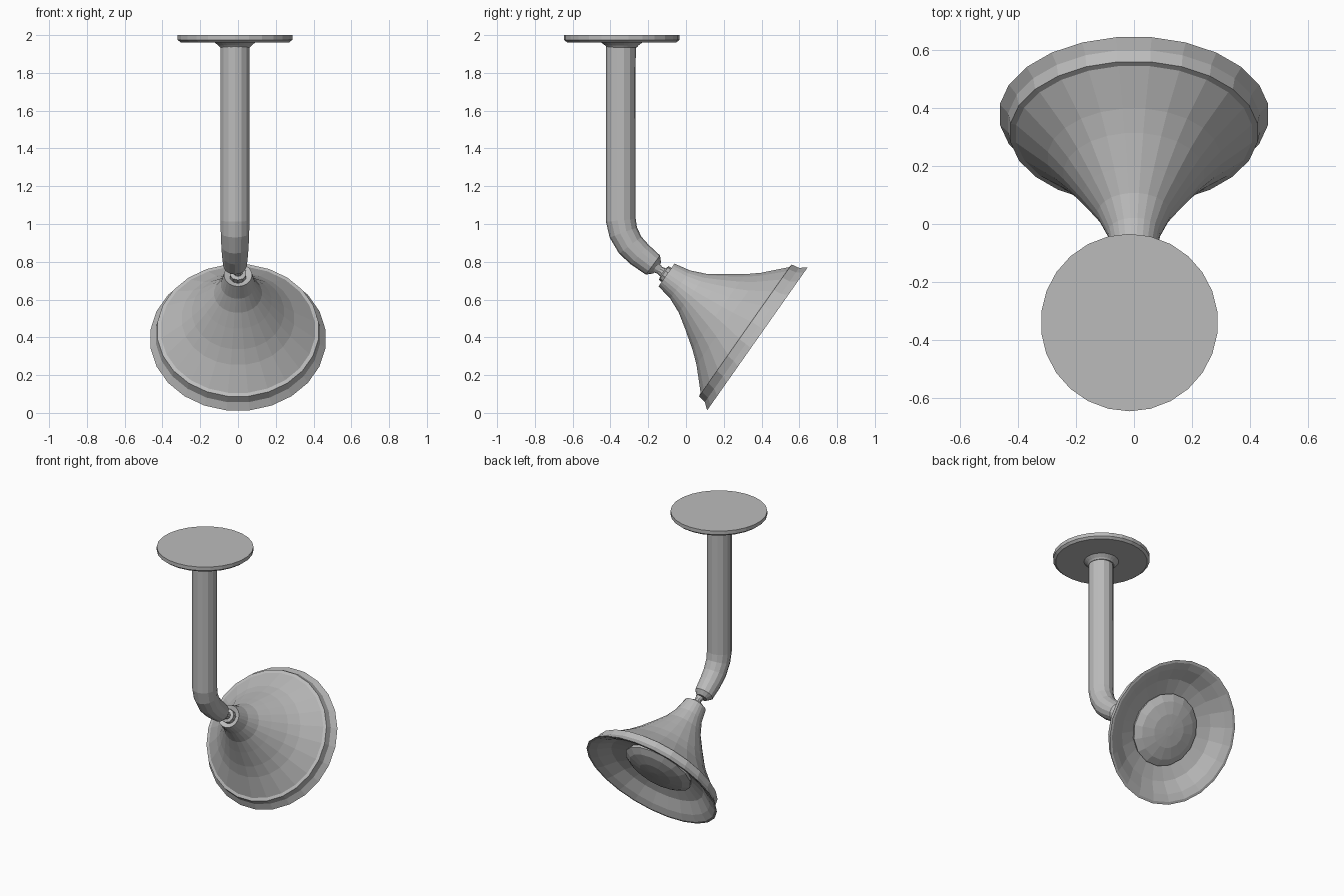
import bpy, bmesh, math
from mathutils import Vector

cube = bpy.data.objects.get("Cube")
if cube:
    bpy.data.objects.remove(cube, do_unlink=True)

grey = bpy.data.materials.new("satin grey")
grey.use_nodes = True
colour = (0.5, 0.5, 0.5, 1)
grey.diffuse_color = colour
grey.node_tree.nodes["Principled BSDF"].inputs["Base Color"].default_value = colour


def sweep(name, rings, sides):
    """Skin circles given as (centre, axis, radius); both ends are closed."""
    bm = bmesh.new()
    side = Vector((1, 0, 0))
    loops = []
    for centre, axis, radius in rings:
        up = axis.normalized().cross(side)
        angles = [math.tau * (i + 0.5) / sides for i in range(sides)]
        loops.append([bm.verts.new(centre + radius * (math.cos(a) * side + math.sin(a) * up))
                      for a in angles])
    for a, b in zip(loops, loops[1:]):
        for i in range(sides):
            j = (i + 1) % sides
            bm.faces.new((a[i], a[j], b[j], b[i]))
    bm.faces.new(loops[0])
    bm.faces.new(loops[-1])
    bmesh.ops.recalc_face_normals(bm, faces=bm.faces)
    mesh = bpy.data.meshes.new(name)
    bm.to_mesh(mesh)
    bm.free()
    mesh.materials.append(grey)
    obj = bpy.data.objects.new(name, mesh)
    bpy.context.collection.objects.link(obj)


def lathe(name, origin, axis, profile, sides):
    """Revolve (distance along axis, radius) pairs around an axis."""
    sweep(name, [(origin + axis * t, axis, r) for t, r in profile], sides)


# Ceiling plate with a small collar below
PIPE_X, PIPE_Y = -0.016, -0.345
lathe("ceiling_plate", Vector((PIPE_X, -0.34, 0)), Vector((0, 0, 1)),
      [(2.0, 0.306), (1.975, 0.306), (1.962, 0.29), (1.962, 0.11), (1.945, 0.088), (1.935, 0.08)], 26)

# Shade axis points from the open mouth back to the neck
mouth = Vector((0, 0.378, 0.392))
axis = Vector((0, -0.818, 0.575)).normalized()

# Bent pipe, tapering at its lower tip
path = [(-0.345, 1.95, 0.079), (-0.345, 1.02, 0.079), (-0.332, 0.955, 0.077),
        (-0.295, 0.888, 0.074), (-0.245, 0.838, 0.07), (-0.175, 0.783, 0.063),
        (-0.152, 0.767, 0.035)]
points = [Vector((PIPE_X, y, z)) for y, z, r in path]
rings = []
for i, p in enumerate(points):
    before, after = points[max(i - 1, 0)], points[min(i + 1, len(points) - 1)]
    tangent = (p - before).normalized() + (after - p).normalized()
    rings.append((p, tangent, path[i][2]))
sweep("bent_pipe", rings, 14)

# Swivel joint between pipe and shade
lathe("swivel_joint", mouth, axis,
      [(0.57, 0.045), (0.605, 0.045), (0.612, 0.026), (0.632, 0.022), (0.66, 0.03)], 10)

# Flared shade: outside from neck to rim, then the shallow inner dish
lathe("flared_shade", mouth, axis,
      [(0.575, 0.045), (0.588, 0.074), (0.5, 0.092), (0.42, 0.127), (0.344, 0.178),
       (0.25, 0.245), (0.185, 0.3), (0.082, 0.41), (0.078, 0.43), (0.035, 0.438),
       (0.0, 0.467), (0.0, 0.45), (0.022, 0.405), (0.075, 0.33), (0.11, 0.22)], 24)

# Domed lamp glass inside the dish
lathe("lamp_glass", mouth, axis,
      [(0.13, 0.22), (0.085, 0.235), (0.06, 0.19), (0.042, 0.11), (0.037, 0.03)], 16)
